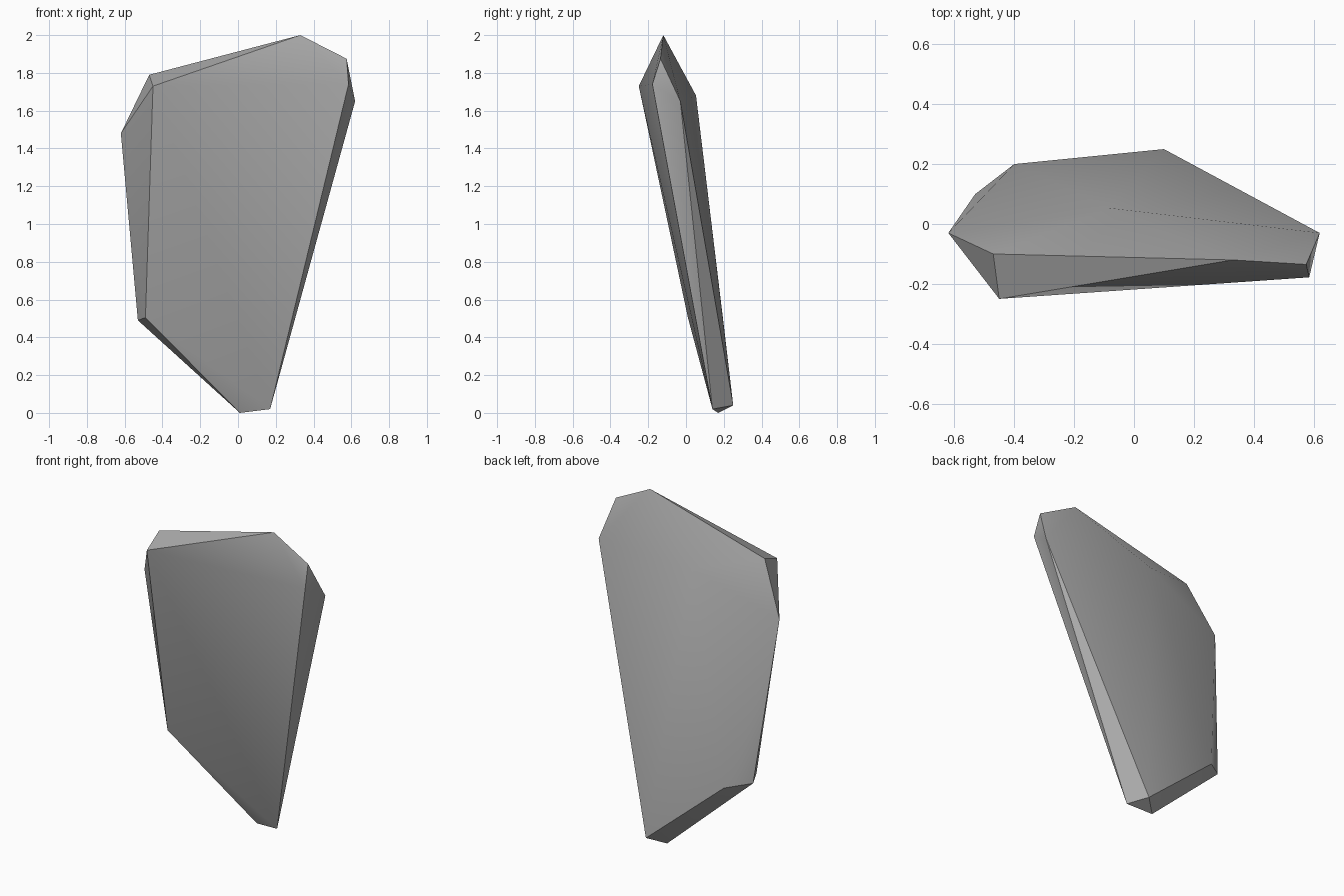
import bpy
import bmesh
import math

cube = bpy.data.objects.get("Cube")
if cube:
    bpy.data.objects.remove(cube, do_unlink=True)

# Corners of the chipped slab, grouped by region
front_rim = [(-0.45, -0.25, 1.73), (0.33, -0.12, 2.0), (0.575, -0.135, 1.875),
             (0.585, -0.178, 1.74), (0.17, 0.14, 0.02), (0.01, 0.17, 0.0),
             (-0.49, 0.01, 0.505)]
side_tips = [(-0.47, -0.10, 1.79), (-0.62, -0.03, 1.48), (0.62, -0.03, 1.65)]
back_rim = [(-0.08, 0.053, 1.68), (-0.53, 0.10, 0.49), (-0.40, 0.20, 0.464),
            (0.10, 0.25, 0.04)]

# Wrap the corners in a convex skin, like a stone split along flat planes
bm = bmesh.new()
for corner in front_rim + side_tips + back_rim:
    bm.verts.new(corner)
bmesh.ops.convex_hull(bm, input=bm.verts[:])
bmesh.ops.recalc_face_normals(bm, faces=bm.faces[:])
mesh = bpy.data.meshes.new("stone_shard")
bm.to_mesh(mesh)
bm.free()

shard = bpy.data.objects.new("stone_shard", mesh)
bpy.context.collection.objects.link(shard)

# Single grey stone colour
stone = bpy.data.materials.new("stone grey")
stone.use_nodes = True
colour = (0.4, 0.4, 0.4, 1.0)
stone.diffuse_color = colour
stone.node_tree.nodes["Principled BSDF"].inputs["Base Color"].default_value = colour
mesh.materials.append(stone)

# Soft broad faces, crisp chipped edges
bpy.ops.object.select_all(action="DESELECT")
shard.select_set(True)
bpy.context.view_layer.objects.active = shard
bpy.ops.object.shade_smooth_by_angle(angle=math.radians(30))
